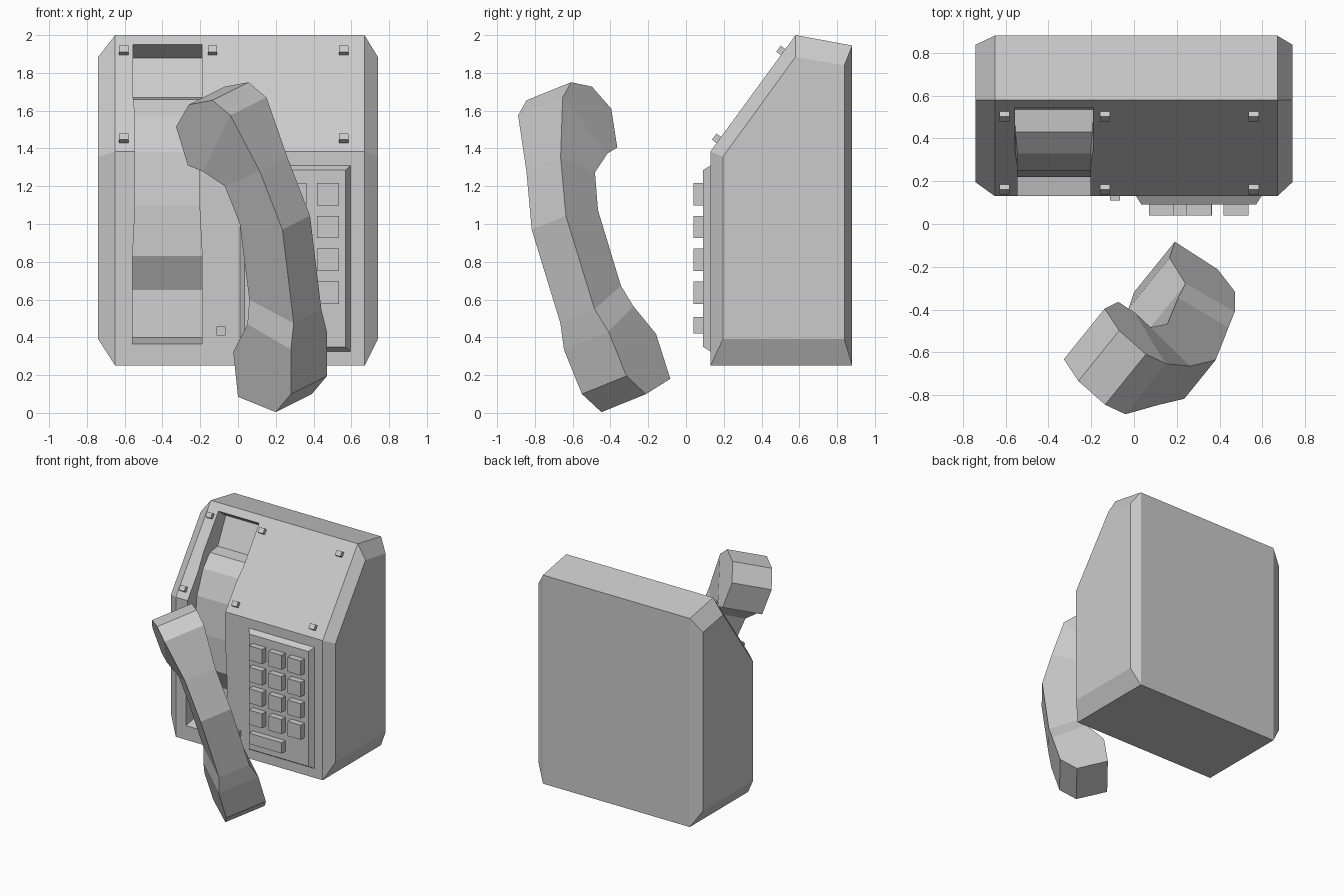
import bpy, math

if "Cube" in bpy.data.objects:
    bpy.data.objects.remove(bpy.data.objects["Cube"])


def make(name, verts, faces):
    """Mesh object with consistent outward normals."""
    import bmesh
    me = bpy.data.meshes.new(name)
    me.from_pydata(verts, [], faces)
    bm = bmesh.new()
    bm.from_mesh(me)
    bmesh.ops.recalc_face_normals(bm, faces=bm.faces)
    bm.to_mesh(me)
    bm.free()
    ob = bpy.data.objects.new(name, me)
    bpy.context.collection.objects.link(ob)
    return ob


def loft(name, rings):
    """Bridge equal-length closed rings and cap both ends."""
    n, m = len(rings[0]), len(rings)
    faces = [(r * n + i, r * n + (i + 1) % n, (r + 1) * n + (i + 1) % n, (r + 1) * n + i)
             for r in range(m - 1) for i in range(n)]
    faces += [tuple(range(n)), tuple(range((m - 1) * n, m * n))]
    return make(name, [v for ring in rings for v in ring], faces)


def box(name, x0, x1, y0, y1, z0, z1):
    return loft(name, [[(x0, y, z0), (x1, y, z0), (x1, y, z1), (x0, y, z1)] for y in (y0, y1)])


# Body: side profile with chamfered cheeks
outer = [(.13, .25), (.13, 1.385), (.58, 2.0), (.88, 1.945), (.88, .25)]
inner = [(.195, .39), (.195, 1.355), (.58, 1.885), (.838, 1.84), (.838, .39)]
body = loft("body", [[(x, y, z) for y, z in prof] for x, prof in
                     ((-.74, inner), (-.65, outer), (.67, outer), (.74, inner))])

# Handset cradle: (floor y, floor z, mouth y, mouth z, half width)
cradle = [(.64, 1.88, .2, 2.2, .183), (.535, 1.67, .05, 1.69, .183),
          (.43, 1.66, .05, 1.66, .18), (.33, 1.57, .05, 1.57, .17),
          (.25, 1.38, .05, 1.38, .17), (.22, 1.1, .05, 1.1, .17),
          (.22, .83, .05, .83, .184), (.32, .65, .05, .65, .184),
          (.30, .40, .05, .349, .184)]
cx = -.374
cutter = loft("cradle_cutter", [[(cx - w, fy, fz), (cx + w, fy, fz), (cx + w, my, mz), (cx - w, my, mz)]
                                for fy, fz, my, mz, w in cradle])
cutter.hide_render = True
mod = body.modifiers.new("cradle", 'BOOLEAN')
mod.operation = 'DIFFERENCE'
mod.solver = 'EXACT'
mod.object = cutter
bpy.context.view_layer.objects.active = body
bpy.ops.object.modifier_apply(modifier=mod.name)
bpy.data.objects.remove(cutter)

# Keypad plate with sloped rim
loft("keypad_plate", [[(.01 + d, y, .325 + d), (.595 - d, y, .325 + d),
                       (.595 - d, y, 1.31 - d), (.01 + d, y, 1.31 - d)]
                      for y, d in ((.14, 0), (.13, 0), (.09, .025))])

# Keys: four rows of three and one wide key
for row in range(4):
    for col in range(3):
        x, z = .07 + .174 * col, .577 + .174 * row
        box(f"key_{row}_{col}", x, x + .118, .04, .095, z, z + .118)
box("wide_key", .07, .365, .04, .095, .42, .507)

# Bolts on the sloped panel, and the small hook switch at the bottom
tilt = -math.atan2(.45, .615)
for z in (1.445, 1.91):
    for x in (-.605, -.135, .56):
        bolt = box("bolt", -.024, .024, -.03, .02, -.02, .02)
        bolt.location = (x, .13 + (z - 1.385) * .45 / .615, z)
        bolt.rotation_euler.x = tilt
box("switch", -.113, -.065, .11, .14, .41, .457)

# Handset: front-view outline (x, z) laid on a tilted plane; grip is narrower
axis, middle, wide, slim = (.6, .742, .3), -.052, .159, .122
outline = [(-.135, 1.655), (-.04, 1.575), (.115, 1.28), (.235, .97), (.295, .475), (.28, .335),
           (.28, .10), (.20, .004), (0, .085), (-.025, .323), (.05, .47), (.06, .60),
           (.01, 1.0), (-.07, 1.2), (-.185, 1.278), (-.265, 1.31), (-.328, 1.515), (-.26, 1.632)]
grip = {2, 3, 4, 11, 12, 13}
near, far = [], []
for i, (x, z) in enumerate(outline):
    h = slim if i in grip else wide
    y = (middle - h - axis[0] * x - axis[2] * z) / axis[1]
    near.append((x, y, z))
    far.append(tuple(p + 2 * h * a for p, a in zip((x, y, z), axis)))
n = len(outline)
side = [(0, 1, 14, 15, 16, 17), tuple(range(5, 11))]
side += [(i, i + 1, 14 - i, 15 - i) for i in range(1, 5)]
faces = side + [tuple(n + i for i in f) for f in side]
faces += [(i, (i + 1) % n, n + (i + 1) % n, n + i) for i in range(n)]
make("handset", near + far, faces)
